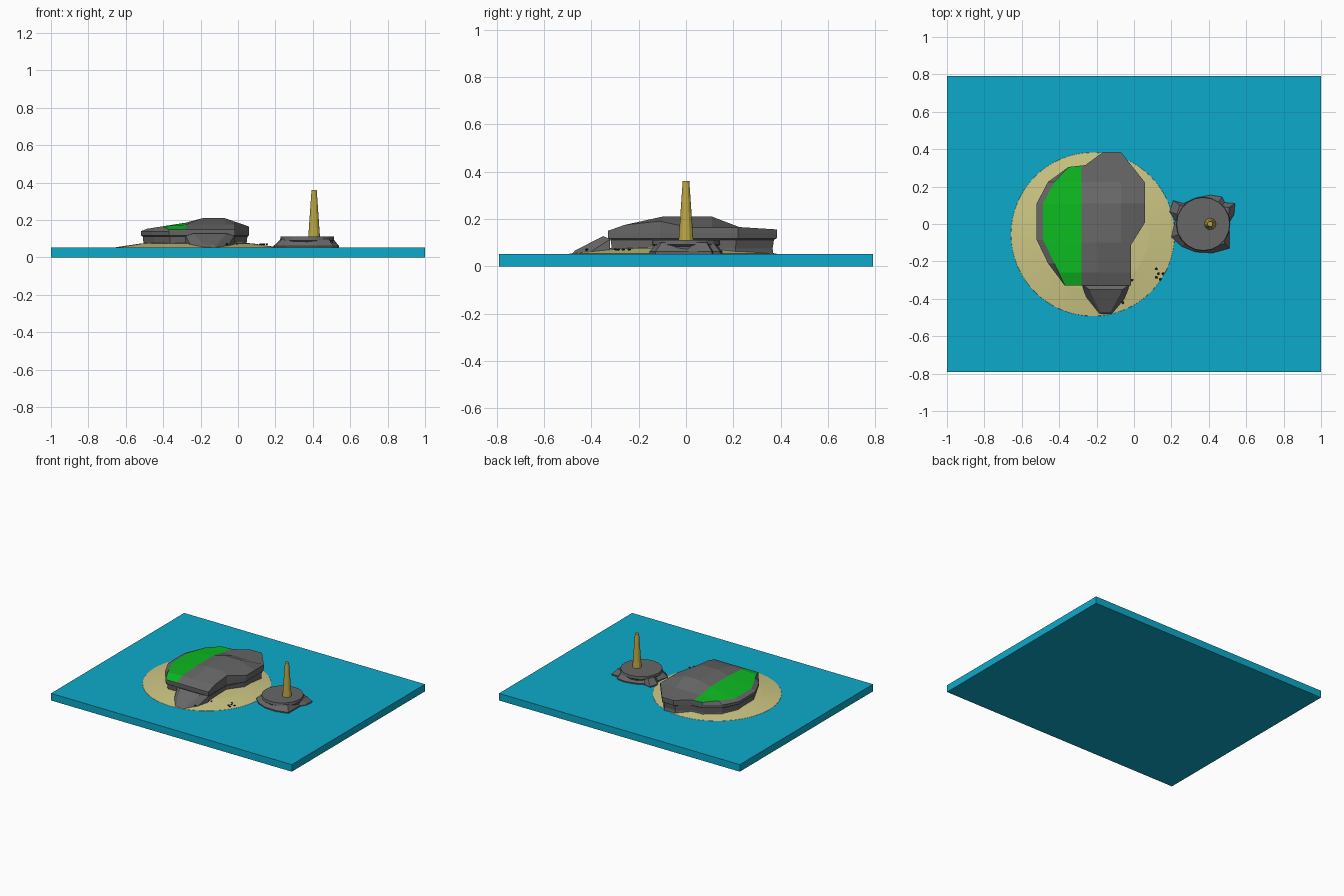
import bpy, bmesh, math
from mathutils import Vector

if "Cube" in bpy.data.objects:
    bpy.data.objects.remove(bpy.data.objects["Cube"])


def mat(name, rgb):
    m = bpy.data.materials.new(name)
    m.diffuse_color = (*rgb, 1)
    m.use_nodes = True
    m.node_tree.nodes["Principled BSDF"].inputs["Base Color"].default_value = m.diffuse_color
    return m


WATER = mat("sea blue", (0.004, 0.40, 0.60))
SAND = mat("sand", (0.61, 0.57, 0.23))
ROCK = mat("rock grey", (0.135, 0.135, 0.135))
GRASS = mat("grass green", (0.004, 0.49, 0.016))
TOWER = mat("mustard", (0.51, 0.39, 0.06))
PEBBLE = mat("dark pebble", (0.02, 0.02, 0.02))


def finish(name, bm, *mats):
    bmesh.ops.recalc_face_normals(bm, faces=bm.faces)
    me = bpy.data.meshes.new(name)
    bm.to_mesh(me)
    bm.free()
    for m in mats:
        me.materials.append(m)
    ob = bpy.data.objects.new(name, me)
    bpy.context.collection.objects.link(ob)
    return ob


def loft(rings):
    """Skin a stack of equal-length point rings; returns bmesh and top cap."""
    bm = bmesh.new()
    vs = [[bm.verts.new(p) for p in r] for r in rings]
    n = len(vs[0])
    for a, b in zip(vs, vs[1:]):
        for i in range(n):
            j = (i + 1) % n
            bm.faces.new((a[i], a[j], b[j], b[i]))
    bm.faces.new(vs[0][::-1])
    return bm, bm.faces.new(vs[-1])


def scaled(outline, c, s, z):
    return [(c[0] + (x - c[0]) * s, c[1] + (y - c[1]) * s, z) for x, y in outline]


def circle(cx, cy, r, z, n):
    return [(cx + r * math.cos(2 * math.pi * i / n),
             cy + r * math.sin(2 * math.pi * i / n), z) for i in range(n)]


def interp(t, table):
    if t <= table[0][0]:
        return table[0][1]
    for (a, u), (b, v) in zip(table, table[1:]):
        if t <= b:
            return u + (v - u) * (t - a) / (b - a)
    return table[-1][1]


# Sea slab
bm = bmesh.new()
bmesh.ops.create_cube(bm, size=1)
for v in bm.verts:
    v.co = (v.co.x * 2, v.co.y * 1.58, (v.co.z + 0.5) * 0.053)
finish("sea", bm, WATER)

# Sandy beach, a very shallow dome
bm, _ = loft([circle(-0.22, -0.055, r, z, 64) for r, z in
              ((0.44, 0.05), (0.437, 0.054), (0.30, 0.075), (0.15, 0.085))])
finish("beach", bm, SAND)

# Main cliff: banded sides and a faceted top with a grassy strip
outline = [(-0.165, 0.385), (-0.26, 0.315), (-0.35, 0.305), (-0.46, 0.225),
           (-0.52, 0.11), (-0.52, -0.085), (-0.46, -0.21), (-0.37, -0.33),
           (-0.015, -0.33), (-0.015, -0.11), (0.06, 0.01), (0.06, 0.22),
           (-0.07, 0.385)]
mid = (-0.22, 0.0)
rim = [(x + 0.034 if x < -0.4 else x, y, 0.15) for x, y in outline]
bm, cap = loft([scaled(outline, mid, 0.96, 0.05), scaled(outline, mid, 0.95, 0.075),
                scaled(outline, mid, 0.965, 0.112), scaled(outline, mid, 0.995, 0.118),
                scaled(outline, mid, 1.0, 0.14), rim])
top = [cap]
cuts = [((x, 0, 0), (1, 0, 0)) for x in (-0.28, -0.19, -0.07)]
cuts += [((0, y, 0), (0, 1, 0)) for y in (-0.26, -0.1, 0.11, 0.225)]
for co, no in cuts:
    geom = set(top)
    for f in top:
        geom.update(f.edges)
        geom.update(f.verts)
    res = bmesh.ops.bisect_plane(bm, geom=list(geom), plane_co=co, plane_no=no)
    top = [g for g in res["geom"] if isinstance(g, bmesh.types.BMFace)]
HX = [(-0.49, 0.153), (-0.28, 0.186), (-0.19, 0.21), (-0.07, 0.21), (0.06, 0.165)]
HY = [(-0.33, 0.15), (-0.26, 0.175), (-0.1, 0.21), (0.11, 0.21),
      (0.225, 0.166), (0.385, 0.156)]
for v in {v for f in top for v in f.verts}:
    v.co.z = min(interp(v.co.x, HX), interp(v.co.y, HY))
for f in top:
    if f.calc_center_median().x < -0.28:
        f.material_index = 1
finish("cliff", bm, ROCK, GRASS)

# Rocky spur running down to the front
bm = bmesh.new()
for x0, x1, y, z in ((-0.28, -0.02, -0.32, 0.05), (-0.28, -0.02, -0.32, 0.115),
                     (-0.24, -0.06, -0.35, 0.128), (-0.245, -0.06, -0.42, 0.05),
                     (-0.20, -0.09, -0.41, 0.093), (-0.185, -0.12, -0.485, 0.05),
                     (-0.18, -0.125, -0.47, 0.066)):
    for x in (x0, x1):
        bm.verts.new((x, y, z))
bmesh.ops.convex_hull(bm, input=bm.verts)
finish("cliff_spur", bm, ROCK)

# Islet with ragged skirt and round platform
skirt = [(0.19, 0.065), (0.21, 0.125), (0.265, 0.11), (0.33, 0.14), (0.41, 0.155),
         (0.47, 0.145), (0.485, 0.115), (0.54, 0.11), (0.535, 0.05), (0.51, 0.01),
         (0.51, -0.13), (0.42, -0.155), (0.33, -0.15), (0.255, -0.12),
         (0.2, -0.07), (0.22, 0.02)]
c = (0.385, 0.0)
bm, _ = loft([scaled(skirt, c, 0.99, 0.05), scaled(skirt, c, 1.0, 0.062),
              scaled(skirt, c, 0.9, 0.08), scaled(skirt, c, 0.8, 0.1)])
finish("islet_rock", bm, ROCK)
bm, _ = loft([circle(0.37, 0, 0.13, 0.05, 20), circle(0.37, 0, 0.135, 0.085, 20),
              circle(0.37, 0, 0.145, 0.092, 20), circle(0.37, 0, 0.142, 0.111, 20)])
finish("islet_platform", bm, ROCK)

# Tapering tower
bm, _ = loft([circle(0.407, 0, 0.032, 0.1, 12), circle(0.407, 0, 0.014, 0.36, 12)])
finish("tower", bm, TOWER)

# Scattered pebbles
bm = bmesh.new()
for x, y in ((0.12, -0.24), (0.13, -0.265), (0.155, -0.265), (0.12, -0.285),
             (0.14, -0.295), (-0.01, -0.3), (-0.06, -0.42)):
    ret = bmesh.ops.create_icosphere(bm, subdivisions=1, radius=0.008)
    for v in ret["verts"]:
        v.co = Vector((x, y, 0.071)) + Vector((v.co.x, v.co.y, v.co.z * 0.6))
finish("pebbles", bm, PEBBLE)
